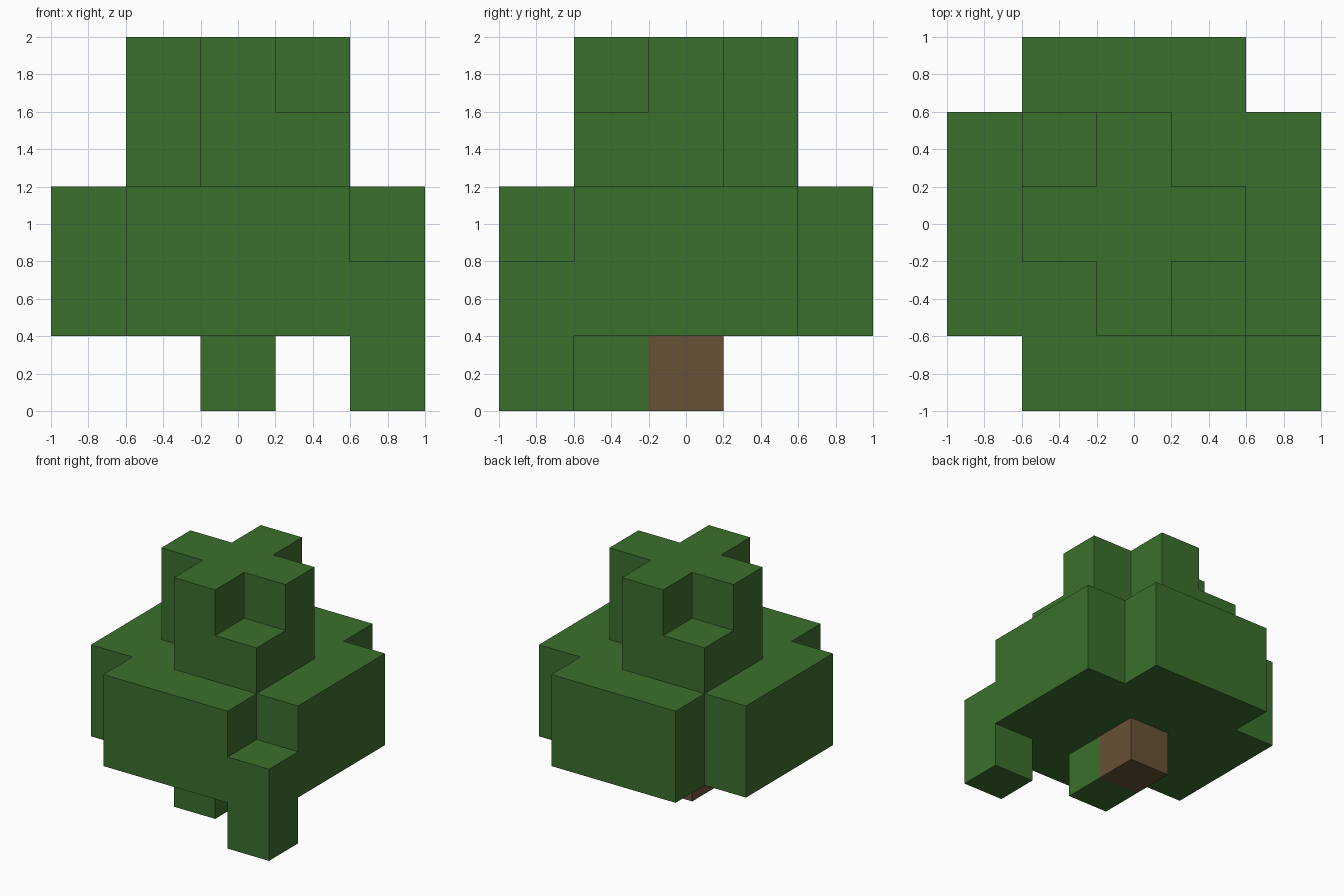
import bpy
import bmesh
from mathutils import Vector
from itertools import product

CELL = 0.4  # edge length of one block

default_cube = bpy.data.objects.get("Cube")
if default_cube:
    bpy.data.objects.remove(default_cube, do_unlink=True)


def make_material(name, rgb):
    mat = bpy.data.materials.new(name)
    mat.use_nodes = True
    mat.diffuse_color = (*rgb, 1)
    mat.node_tree.nodes["Principled BSDF"].inputs["Base Color"].default_value = (*rgb, 1)
    return mat


leaf_green = make_material("leaf green", (0.045, 0.162, 0.026))
bark_brown = make_material("bark brown", (0.136, 0.084, 0.036))


def layer_cells(reach, levels):
    """Square layer of blocks with its four corner columns left out."""
    span = range(-reach, reach + 1)
    return {(x, y, z) for x, y, z in product(span, span, levels)
            if abs(x) + abs(y) < 2 * reach}


# Block positions of each part: column, row, level
parts = {
    "trunk": ({(0, 0, 0)}, bark_brown),
    "lower_canopy": (layer_cells(2, (1, 2)), leaf_green),
    "upper_canopy": (layer_cells(1, (3, 4)), leaf_green),
    "upper_corner_leaves": ({(1, -1, 3), (-1, 1, 3)}, leaf_green),
    "low_corner_leaves": ({(2, -2, 0), (2, -2, 1)}, leaf_green),
    "hanging_leaf": ({(0, -1, 0)}, leaf_green),
}
filled = set().union(*(cells for cells, _ in parts.values()))


def add_block_side(bm, cell, axis, sign):
    """One square on the given side of a block, facing outward."""
    normal = Vector((0, 0, 0))
    normal[axis] = sign
    u = Vector((0, 0, 0))
    u[(axis + 1) % 3] = 1
    v = normal.cross(u)
    centre = Vector(cell) + Vector((0, 0, 0.5)) + normal / 2
    corners = (-u - v, u - v, u + v, -u + v)
    bm.faces.new([bm.verts.new((centre + c / 2) * CELL) for c in corners])


def build_part(name, cells, material):
    """Outer skin of a group of blocks; sides against other blocks are skipped."""
    bm = bmesh.new()
    for cell in sorted(cells):
        for axis, sign in product(range(3), (-1, 1)):
            beside = list(cell)
            beside[axis] += sign
            if tuple(beside) not in filled:
                add_block_side(bm, cell, axis, sign)
    bmesh.ops.remove_doubles(bm, verts=bm.verts, dist=0.001)
    mesh = bpy.data.meshes.new(name)
    bm.to_mesh(mesh)
    bm.free()
    mesh.materials.append(material)
    bpy.context.collection.objects.link(bpy.data.objects.new(name, mesh))


for part_name, (part_cells, part_material) in parts.items():
    build_part(part_name, part_cells, part_material)
